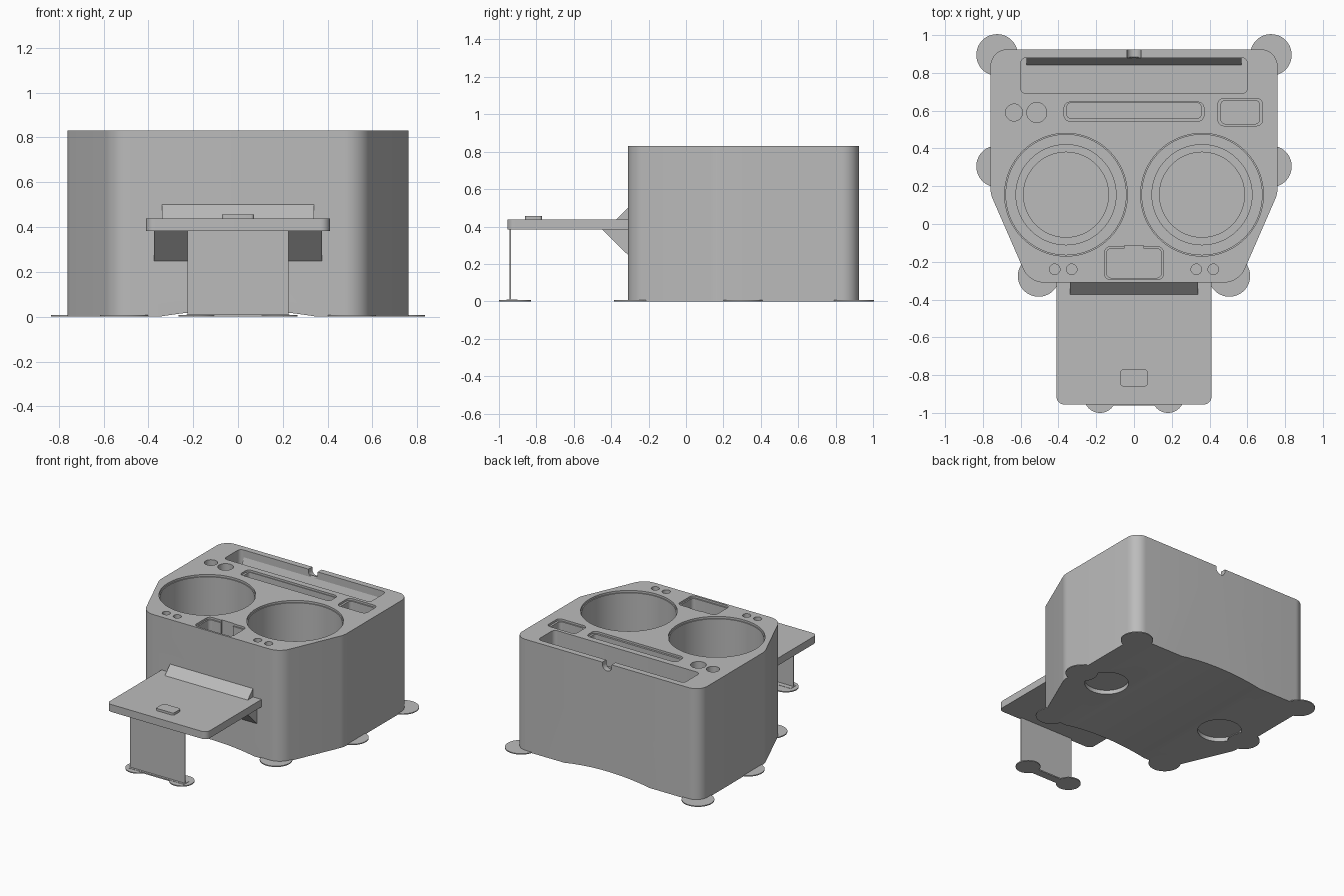
import bpy, bmesh, math
from mathutils import Vector

old = bpy.data.objects.get("Cube")
if old:
    bpy.data.objects.remove(old, do_unlink=True)

grey = bpy.data.materials.new("plain grey")
grey.use_nodes = True
COLOUR = (0.5, 0.5, 0.5, 1)
grey.diffuse_color = COLOUR
grey.node_tree.nodes["Principled BSDF"].inputs["Base Color"].default_value = COLOUR


def rounded(points, radii, seg=10):
    """Round the corners of a polygon, one radius per corner."""
    out = []
    for i, p in enumerate(points):
        p, r = Vector(p), radii[i]
        if r == 0:
            out.append(p)
            continue
        a = (Vector(points[i - 1]) - p).normalized()
        b = (Vector(points[(i + 1) % len(points)]) - p).normalized()
        half = a.angle(b) / 2
        mid = (a + b).normalized()
        centre = p + mid * (r / math.sin(half))
        start = p + a * (r / math.tan(half)) - centre
        end = p + b * (r / math.tan(half)) - centre
        sweep = math.atan2(start.x * end.y - start.y * end.x, start.dot(end))
        for k in range(seg + 1):
            t = sweep * k / seg
            c, s = math.cos(t), math.sin(t)
            out.append(centre + Vector((start.x * c - start.y * s, start.x * s + start.y * c)))
    return out


def rect(x0, x1, y0, y1, r=0.0):
    return rounded([(x0, y0), (x1, y0), (x1, y1), (x0, y1)], [r] * 4, 6)


def circle(x, y, r, n=64):
    return [(x + r * math.cos(math.tau * k / n), y + r * math.sin(math.tau * k / n)) for k in range(n)]


def prism(name, pts, lo, hi, axis="z"):
    """Extrude a flat profile along an axis: z uses (x, y), y uses (x, z), x uses (y, z)."""
    place = {"z": lambda p, h: (p[0], p[1], h),
             "y": lambda p, h: (p[0], h, p[1]),
             "x": lambda p, h: (h, p[0], p[1])}[axis]
    bm = bmesh.new()
    rings = [[bm.verts.new(place(p, h)) for p in pts] for h in (lo, hi)]
    bm.faces.new(rings[0][::-1])
    bm.faces.new(rings[1])
    for i in range(len(pts)):
        j = (i + 1) % len(pts)
        bm.faces.new((rings[0][i], rings[0][j], rings[1][j], rings[1][i]))
    bmesh.ops.recalc_face_normals(bm, faces=bm.faces)
    mesh = bpy.data.meshes.new(name)
    bm.to_mesh(mesh)
    bm.free()
    mesh.materials.append(grey)
    ob = bpy.data.objects.new(name, mesh)
    bpy.context.scene.collection.objects.link(ob)
    return ob


def smooth(ob):
    bpy.ops.object.select_all(action="DESELECT")
    ob.select_set(True)
    bpy.context.view_layer.objects.active = ob
    bpy.ops.object.shade_smooth_by_angle(angle=math.radians(30))


TOP = 0.83
cutters = []


def cut(pts, lo, hi=0.9, axis="z"):
    cutters.append(prism("cutter", pts, lo, hi, axis))


# Main body outline with tapered front
half = [(0.555, -0.31), (0.76, 0.16), (0.76, 0.925)]
outline = half + [(-x, y) for x, y in reversed(half)]
radii = [0.12, 0.15, 0.09]
body = prism("body", rounded(outline, radii + radii[::-1]), 0, TOP)

# Arched underside
W, H = 0.35, 0.03
arch = [(W * k / 12, H * (1 - (k / 12) ** 2)) for k in range(-12, 13)]
cut([(-W, -0.1)] + arch + [(W, -0.1)], -0.5, 1.1, "y")

# Round wells, underside recesses and small front holes
for s in (-1, 1):
    cut(circle(s * 0.36, 0.155, 0.325, 96), TOP - 0.015)
    cut(circle(s * 0.36, 0.155, 0.318, 96), 0.075)
    cut(circle(s * 0.36, 0.155, 0.265, 96), 0.065)
    cut(circle(s * 0.36, 0.155, 0.225, 96), 0.055)
    cut(circle(s * 0.505, 0.31, 0.15), -0.1, 0.03)
    for x in (0.33, 0.42):
        cut(circle(s * x, -0.24, 0.028, 24), TOP - 0.1)

# Pen holes
cut(circle(-0.635, 0.59, 0.045, 32), TOP - 0.2)
cut(circle(-0.515, 0.59, 0.053, 32), TOP - 0.2)

# Long tray, card slot, side pocket and front pocket
cut(rect(-0.6, 0.6, 0.69, 0.88, 0.03), TOP - 0.16)
cut(rect(-0.37, 0.37, 0.545, 0.645, 0.03), TOP - 0.015)
cut(rect(-0.355, 0.355, 0.56, 0.64, 0.02), TOP - 0.12)
cut(rect(0.445, 0.68, 0.52, 0.665, 0.03), TOP - 0.015)
cut(rect(0.46, 0.665, 0.53, 0.655, 0.025), TOP - 0.12)
cut(rect(-0.155, 0.155, -0.295, -0.12, 0.03), TOP - 0.015)
cut(rect(-0.145, 0.145, -0.285, -0.13, 0.025), TOP - 0.25)
cut(rect(-0.05, 0.05, -0.2, -0.115), TOP - 0.25)

# Cable notch through the back wall
cut(rounded([(-0.038, 0.775), (0.038, 0.775), (0.038, 0.9), (-0.038, 0.9)],
            [0.037, 0.037, 0, 0]), 0.86, 1.0, "y")

for c in cutters:
    c.hide_render = True
    mod = body.modifiers.new("cut", "BOOLEAN")
    mod.operation = "DIFFERENCE"
    mod.solver = "EXACT"
    mod.object = c
bpy.context.view_layer.update()
graph = bpy.context.evaluated_depsgraph_get()
carved = bpy.data.meshes.new_from_object(body.evaluated_get(graph))
body.modifiers.clear()
body.data = carved
for c in cutters:
    bpy.data.objects.remove(c, do_unlink=True)
smooth(body)

# Sloped rest along the back of the long tray
prism("tray_rest", [(0.84, 0.665), (0.885, 0.665), (0.885, 0.79)], -0.57, 0.57, "x")

# Thin round pads under the body corners and the leg
for side, s in (("left", 1), ("right", -1)):
    for place, x, y, r in (("back", 0.725, 0.895, 0.11), ("middle", 0.725, 0.305, 0.11),
                           ("front", 0.505, -0.275, 0.11), ("leg", 0.18, -0.915, 0.085)):
        smooth(prism(f"{place}_pad_{side}", circle(s * x, y, r, 48), 0, 0.007))

# Front shelf with button, supports and leg
shelf = rounded([(-0.41, -0.955), (0.41, -0.955), (0.41, -0.305), (-0.41, -0.305)],
                [0.04, 0.04, 0, 0])
smooth(prism("shelf", shelf, 0.383, 0.438))
smooth(prism("shelf_button", rect(-0.072, 0.072, -0.86, -0.77, 0.015), 0.43, 0.455))
prism("upper_support", [(-0.375, 0.435), (-0.305, 0.435), (-0.305, 0.505)], -0.34, 0.34, "x")
prism("lower_support", [(-0.45, 0.385), (-0.305, 0.385), (-0.305, 0.243)], -0.375, 0.375, "x")
prism("leg", rect(-0.225, 0.225, -0.944, -0.936), 0, 0.385)
prism("leg_foot", rect(-0.23, 0.23, -0.96, -0.9), 0, 0.009)
